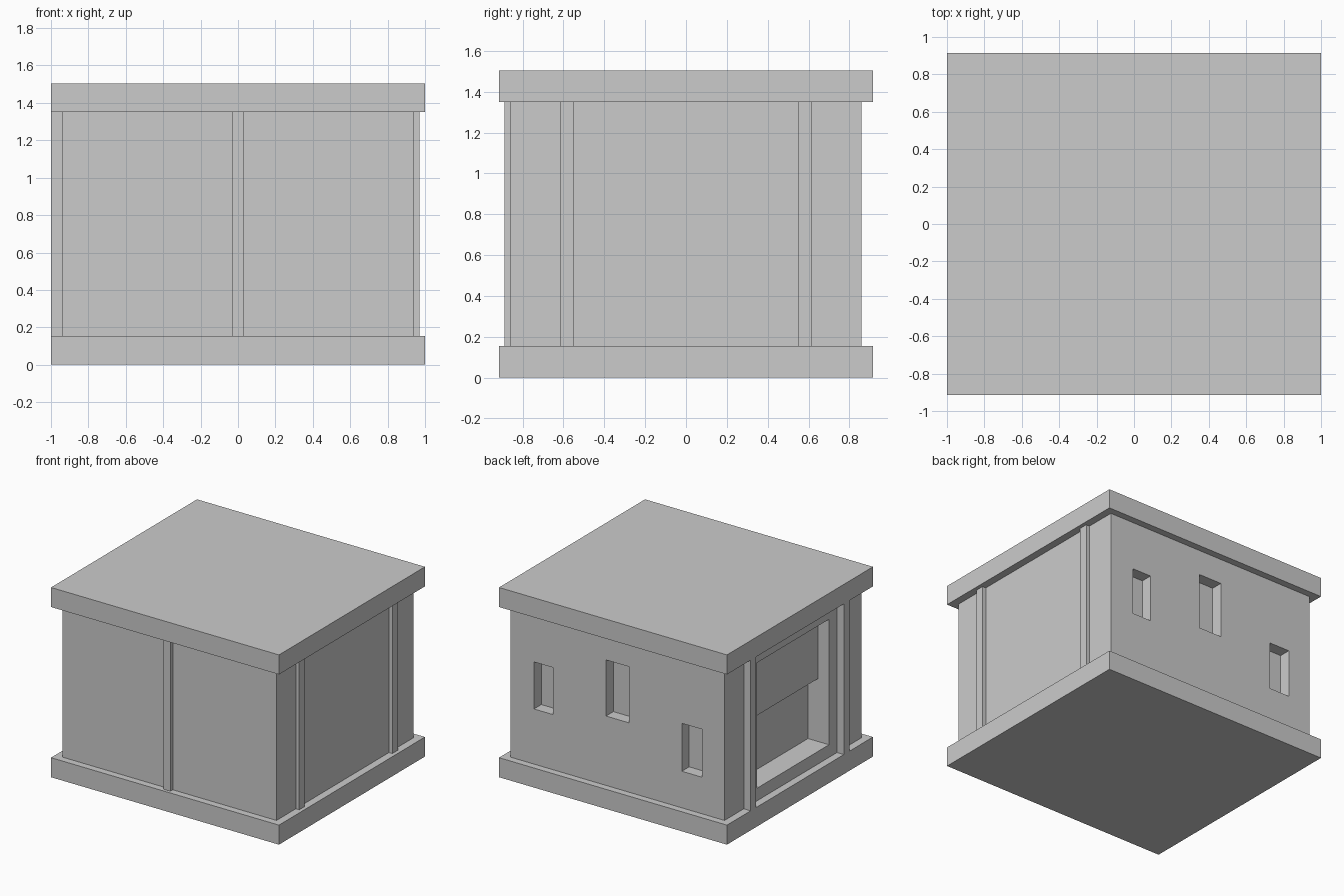
import bpy
import bmesh
from mathutils import Vector

if "Cube" in bpy.data.objects:
    bpy.data.objects.remove(bpy.data.objects["Cube"])


def box(name, x, y, z):
    """Axis-aligned box from (min, max) ranges."""
    lo, hi = (Vector(v) for v in zip(x, y, z))
    bm = bmesh.new()
    bmesh.ops.create_cube(bm, size=1)
    for v in bm.verts:
        v.co = (lo + hi) / 2 + Vector(a * b for a, b in zip(v.co, hi - lo))
    mesh = bpy.data.meshes.new(name)
    bm.to_mesh(mesh)
    bm.free()
    ob = bpy.data.objects.new(name, mesh)
    bpy.context.collection.objects.link(ob)
    return ob


def carve(target, cutter):
    """Subtract a box from the target, then discard it."""
    mod = target.modifiers.new("carve", 'BOOLEAN')
    mod.operation = 'DIFFERENCE'
    mod.solver = 'EXACT'
    mod.object = cutter
    cutter.hide_render = True
    bpy.context.view_layer.objects.active = target
    bpy.ops.object.modifier_apply(modifier=mod.name)
    bpy.data.objects.remove(cutter)


BASE, TOP, HEIGHT = 0.155, 1.35, 1.505
WX, WY = 0.94, 0.86

# Floor and roof slabs
box("base_slab", (-1, 1), (-0.915, 0.915), (0, BASE))
box("roof_slab", (-1, 1), (-0.915, 0.915), (TOP, HEIGHT))

# Main walls
walls = box("walls", (-WX, WX), (-WY, WY), (BASE, TOP))

# Recessed windows in the back wall
for x, z in [((0.565, 0.732), (0.592, 0.965)),
             ((-0.10, 0.10), (0.705, 1.15)),
             ((-0.742, -0.566), (0.445, 0.825))]:
    carve(walls, box("window_cutter", x, (WY - 0.092, 1), z))

# Doorway on the left with a half-raised shutter
carve(walls, box("door_cutter", (-1.2, -0.756), (-0.45, 0.45), (0.255, 1.25)))
box("door_shutter", (-0.845, -0.756), (-0.45, 0.45), (0.755, 1.25))

# Pilasters: two per side, one in front
for s, label in ((-1, "front"), (1, "back")):
    y = sorted((s * 0.55, s * 0.618))
    box("left_pilaster_" + label, (-1, -WX), y, (BASE, TOP))
    box("right_pilaster_" + label, (WX, 0.97), y, (BASE, TOP))
box("front_pilaster", (-0.03, 0.03), (-0.89, -WY), (BASE, TOP))
